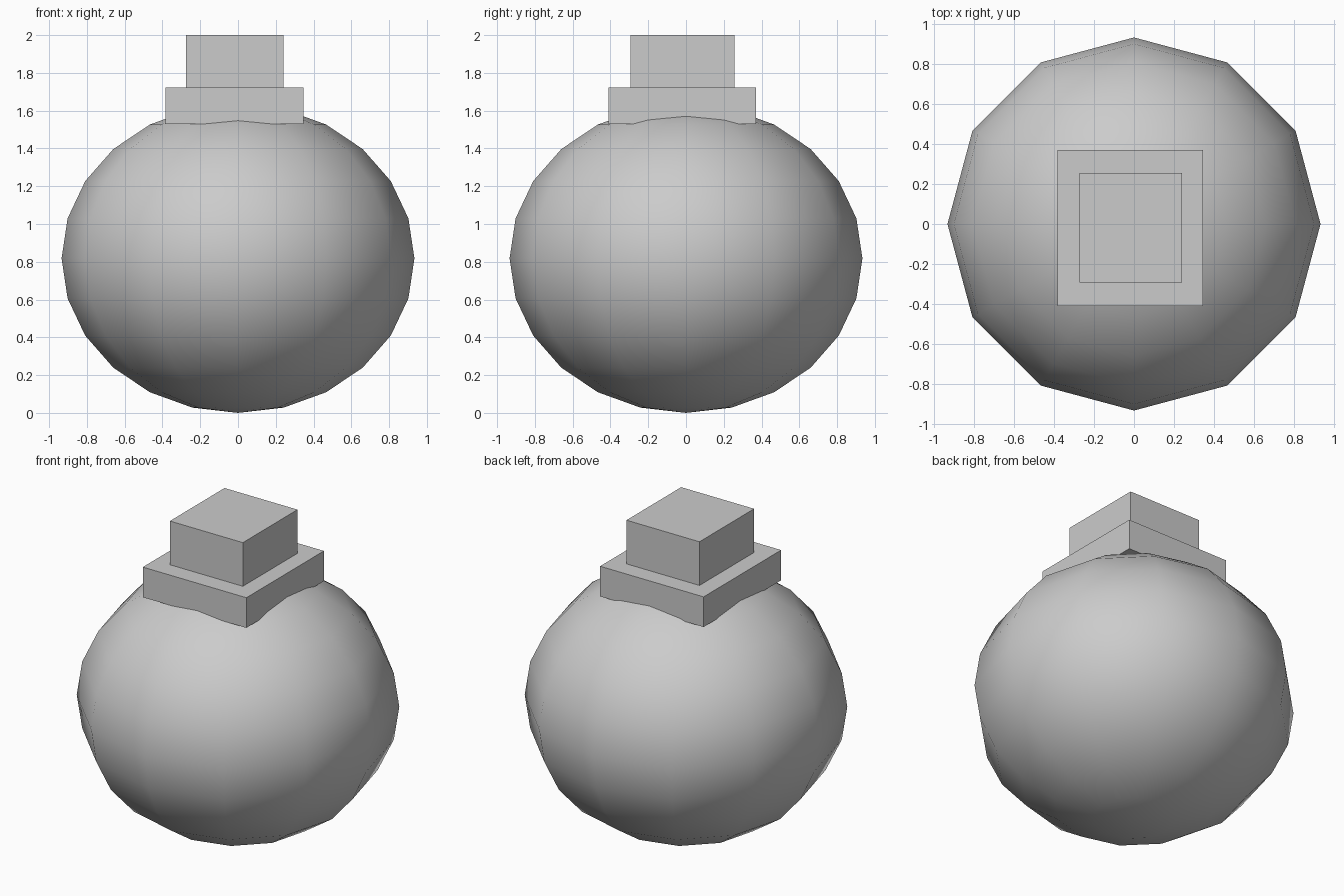
import bpy

if "Cube" in bpy.data.objects:
    bpy.data.objects.remove(bpy.data.objects["Cube"])


def box(name, x0, x1, y0, y1, z0, z1):
    """Axis-aligned block from its limits."""
    bpy.ops.mesh.primitive_cube_add(
        size=1, location=((x0 + x1) / 2, (y0 + y1) / 2, (z0 + z1) / 2))
    ob = bpy.context.object
    ob.name = name
    ob.scale = (x1 - x0, y1 - y0, z1 - z0)
    bpy.ops.object.transform_apply(location=False, rotation=False, scale=True)
    return ob


# Rounded body: 12-sided, slightly squashed, smooth shaded
bpy.ops.mesh.primitive_uv_sphere_add(
    segments=12, ring_count=12, radius=1, location=(0, 0, 0.818))
body = bpy.context.object
body.name = "round_body"
body.scale = (0.934, 0.934, 0.818)
bpy.ops.object.transform_apply(location=False, rotation=False, scale=True)
bpy.ops.object.shade_smooth()

# Stepped square neck, slightly off centre
box("neck_collar", -0.383, 0.346, -0.41, 0.37, 1.53, 1.722)
box("neck_cap", -0.274, 0.24, -0.294, 0.256, 1.722, 2.0)
